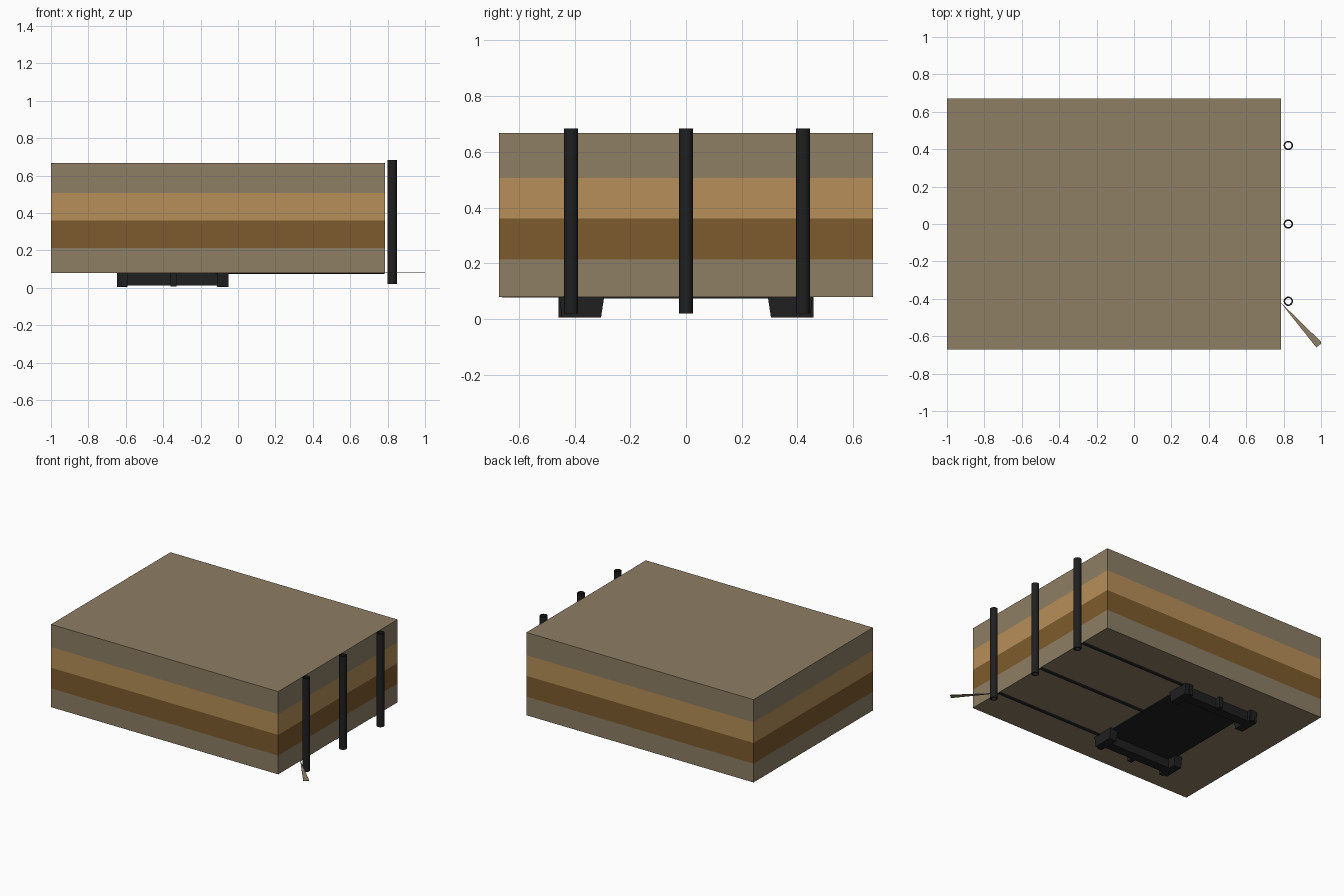
import bpy, bmesh, math

if "Cube" in bpy.data.objects:
    bpy.data.objects.remove(bpy.data.objects["Cube"])


def material(name, rgb):
    m = bpy.data.materials.new(name)
    m.diffuse_color = (*rgb, 1)
    m.use_nodes = True
    m.node_tree.nodes["Principled BSDF"].inputs["Base Color"].default_value = m.diffuse_color
    return m


TAUPE = material("taupe soil", (0.27, 0.21, 0.13))
BROWN = material("dark brown soil", (0.205, 0.105, 0.026))
TAN = material("light tan soil", (0.47, 0.275, 0.098))
BLACK = material("black metal", (0.014, 0.014, 0.014))


def finish(name, bm, mats):
    bmesh.ops.recalc_face_normals(bm, faces=bm.faces)
    me = bpy.data.meshes.new(name)
    bm.to_mesh(me)
    bm.free()
    for m in mats:
        me.materials.append(m)
    ob = bpy.data.objects.new(name, me)
    bpy.context.collection.objects.link(ob)
    return ob


def add_box(bm, lo, hi):
    verts = bmesh.ops.create_cube(bm, size=1)["verts"]
    for v in verts:
        v.co = [lo[i] + (v.co[i] + 0.5) * (hi[i] - lo[i]) for i in range(3)]
    return verts


def box(name, lo, hi, mat=BLACK):
    bm = bmesh.new()
    add_box(bm, lo, hi)
    return finish(name, bm, [mat])


def prism(name, outline, axis, a, b, mat=BLACK):
    """Extrude a 2D outline along x (axis 0) or z (axis 2) from a to b."""
    def place(p, t):
        return (t, *p) if axis == 0 else (*p, t)
    bm = bmesh.new()
    r0 = [bm.verts.new(place(p, a)) for p in outline]
    r1 = [bm.verts.new(place(p, b)) for p in outline]
    bm.faces.new(r0)
    bm.faces.new(r1)
    n = len(outline)
    for i in range(n):
        j = (i + 1) % n
        bm.faces.new((r0[i], r0[j], r1[j], r1[i]))
    return finish(name, bm, [mat])


def tube(name, x, y, z0, z1, r_out, r_in, n=20):
    """Open pipe made by spinning a rectangular wall section."""
    bm = bmesh.new()
    sect = [(r_out, z0), (r_out, z1), (r_in, z1), (r_in, z0)]
    rings = []
    for i in range(n):
        c, s = math.cos(2 * math.pi * i / n), math.sin(2 * math.pi * i / n)
        rings.append([bm.verts.new((x + r * c, y + r * s, z)) for r, z in sect])
    for i in range(n):
        p, q = rings[i], rings[(i + 1) % n]
        for k in range(4):
            m = (k + 1) % 4
            bm.faces.new((p[k], q[k], q[m], p[m]))
    ob = finish(name, bm, [BLACK])
    bpy.ops.object.select_all(action='DESELECT')
    ob.select_set(True)
    bpy.context.view_layer.objects.active = ob
    bpy.ops.object.shade_smooth_by_angle(angle=math.radians(40))
    return ob


# ground block, cut into soil layers coloured by height
bm = bmesh.new()
add_box(bm, (-1, -0.67, 0.08), (0.785, 0.67, 0.668))
for z in (0.213, 0.36, 0.506):
    bmesh.ops.bisect_plane(bm, geom=bm.verts[:] + bm.edges[:] + bm.faces[:],
                           plane_co=(0, 0, z), plane_no=(0, 0, 1))
for f in bm.faces:
    z = f.calc_center_median().z
    f.material_index = 1 if 0.213 < z < 0.36 and abs(f.normal.z) < 0.5 else \
        2 if 0.36 < z < 0.506 and abs(f.normal.z) < 0.5 else 0
finish("layered_ground", bm, [TAUPE, BROWN, TAN])

# thin sliver of soil sticking out at one corner of the underside
prism("soil_sliver", [(0.78, -0.415), (1.0, -0.63), (1.0, -0.64), (0.975, -0.66)],
      2, 0.078, 0.081, TAUPE)

# standing pipes and the runs under the ground leading to the base
for y, tag in ((-0.413, "front"), (0.0, "middle"), (0.42, "back")):
    tube(tag + "_pipe", 0.825, y, 0.02, 0.683, 0.025, 0.017)
    arc = [(y + 0.03 * math.cos(t), 0.104 + 0.03 * math.sin(t))
           for t in (math.pi * (1 + k / 8) for k in range(9))]
    prism(tag + "_buried_pipe", arc, 0, -0.12, 0.784)

# base plate on the underside
box("base_plate", (-0.61, -0.38, 0.073), (-0.07, 0.38, 0.085))

# side skids with tapered end feet and outer brackets
for s, tag in ((-1, "front"), (1, "back")):
    ys = sorted((s * 0.36, s * 0.425))
    box(tag + "_skid", (-0.645, ys[0], 0.012), (-0.055, ys[1], 0.085))
    foot = [(s * 0.293, 0.083), (s * 0.455, 0.083), (s * 0.445, 0.005), (s * 0.305, 0.005)]
    for x0, x1, end in ((-0.648, -0.59, "left"), (-0.11, -0.052, "right")):
        prism(tag + "_foot_" + end, foot, 0, x0, x1)
    for i, x in enumerate((-0.61, -0.345, -0.095)):
        yb = sorted((s * 0.42, s * 0.457))
        box(f"{tag}_bracket_{i + 1}", (x - 0.016, yb[0], 0.006), (x + 0.016, yb[1], 0.082))
